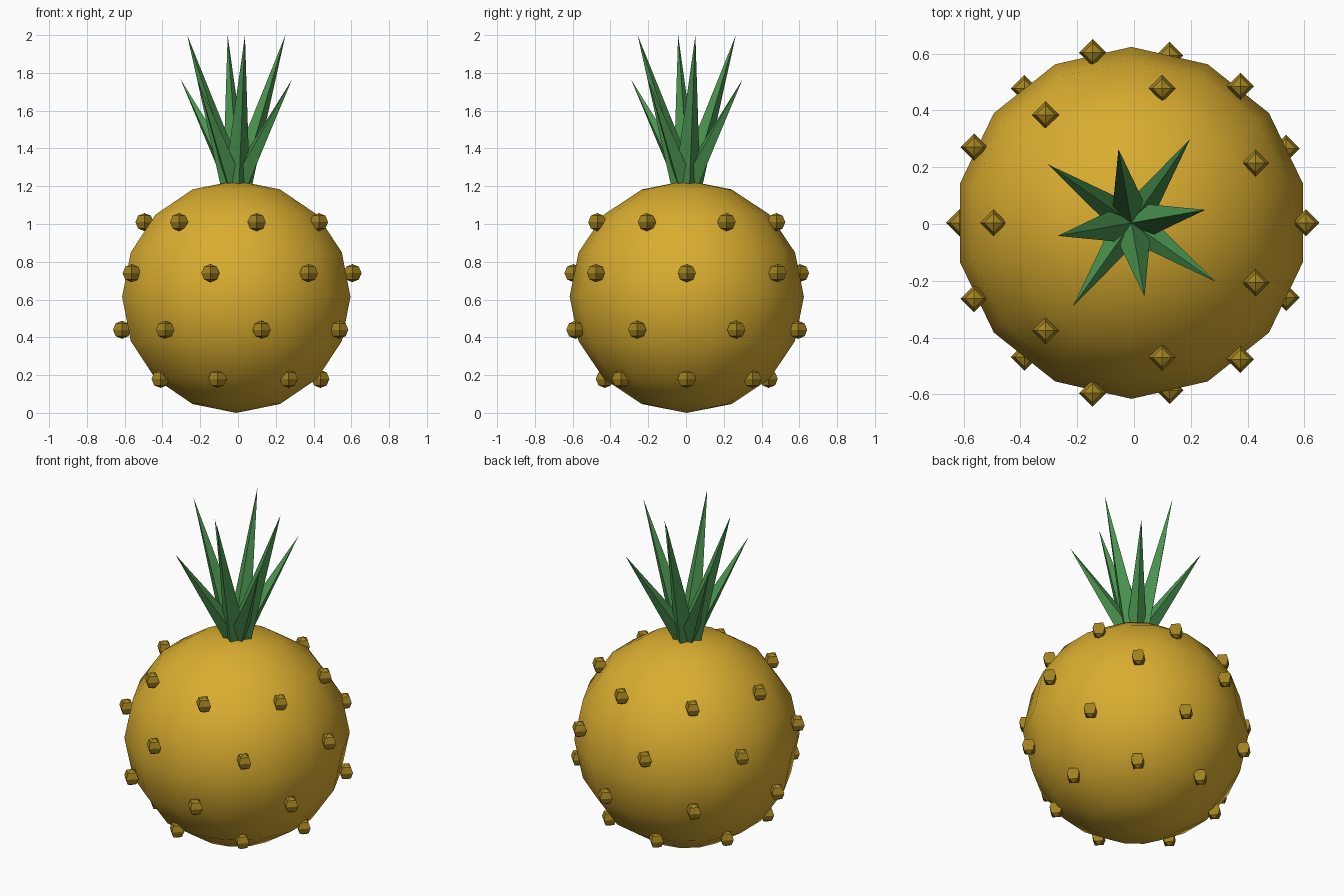
import bpy, bmesh
from math import sin, cos, pi, atan2, hypot, radians
from mathutils import Matrix, Vector

cube = bpy.data.objects.get("Cube")
if cube:
    bpy.data.objects.remove(cube, do_unlink=True)

CENTRE = Vector((-0.009, 0.004, 0.615))


def material(name, rgb):
    m = bpy.data.materials.new(name)
    m.use_nodes = True
    m.diffuse_color = (*rgb, 1)
    m.node_tree.nodes["Principled BSDF"].inputs["Base Color"].default_value = (*rgb, 1)
    return m


def make_object(name, bm, mat, smooth=False):
    mesh = bpy.data.meshes.new(name)
    bm.to_mesh(mesh)
    bm.free()
    mesh.materials.append(mat)
    mesh.polygons.foreach_set("use_smooth", [smooth] * len(mesh.polygons))
    obj = bpy.data.objects.new(name, mesh)
    bpy.context.collection.objects.link(obj)
    return obj


gold = material("golden skin", (0.70, 0.42, 0.03))
brown = material("brown bump", (0.37, 0.23, 0.015))
green = material("leaf green", (0.07, 0.30, 0.08))

# Round fruit body, with a column of vertices facing front and back
bm = bmesh.new()
bmesh.ops.create_uvsphere(bm, u_segments=14, v_segments=8, radius=0.62)
lead = max(bm.verts, key=lambda v: round(v.co.y, 4))
turn = pi / 2 - atan2(lead.co.y, lead.co.x)
bm.transform(Matrix.Translation(CENTRE) @ Matrix.Diagonal((1, 1, 0.992, 1))
             @ Matrix.Rotation(turn, 4, "Z"))
make_object("fruit_body", bm, gold, smooth=True)

# Four staggered rows of seven faceted bumps: height, ring radius, start angle
rows = [(0.18, 0.445, 0), (0.44, 0.605, pi), (0.74, 0.615, 0), (1.01, 0.486, pi)]
for r, (z, ring, start) in enumerate(rows):
    for i in range(7):
        a = start + i * 2 * pi / 7
        bm = bmesh.new()
        spot = (CENTRE.x + ring * cos(a), CENTRE.y + ring * sin(a), z)
        bmesh.ops.create_uvsphere(bm, u_segments=4, v_segments=4, radius=0.048,
                                  matrix=Matrix.Translation(spot))
        make_object(f"bump_row{r + 1}_{i + 1}", bm, brown)

# Crown of eight four-sided leaves, alternating tall and spreading
BASE_Z, BASE_OFFSET = 1.225, 0.02
for i in range(8):
    tip_r, tip_z, width = [(0.264, 2.0, 0.068), (0.36, 1.765, 0.058)][i % 2]
    run, rise = tip_r - BASE_OFFSET, tip_z - BASE_Z
    length = hypot(run, rise)
    place = (Matrix.Translation((CENTRE.x, CENTRE.y, BASE_Z))
             @ Matrix.Rotation(radians(10 + 45 * i), 4, "Z")
             @ Matrix.Translation((BASE_OFFSET, 0, 0))
             @ Matrix.Rotation(atan2(run, rise), 4, "Y")
             @ Matrix.Translation((0, 0, length / 2)))
    bm = bmesh.new()
    bmesh.ops.create_cone(bm, cap_ends=True, segments=4, radius1=width, radius2=0,
                          depth=length, matrix=place)
    bmesh.ops.remove_doubles(bm, verts=bm.verts, dist=0.0001)
    make_object(f"crown_leaf_{i + 1}", bm, green)
